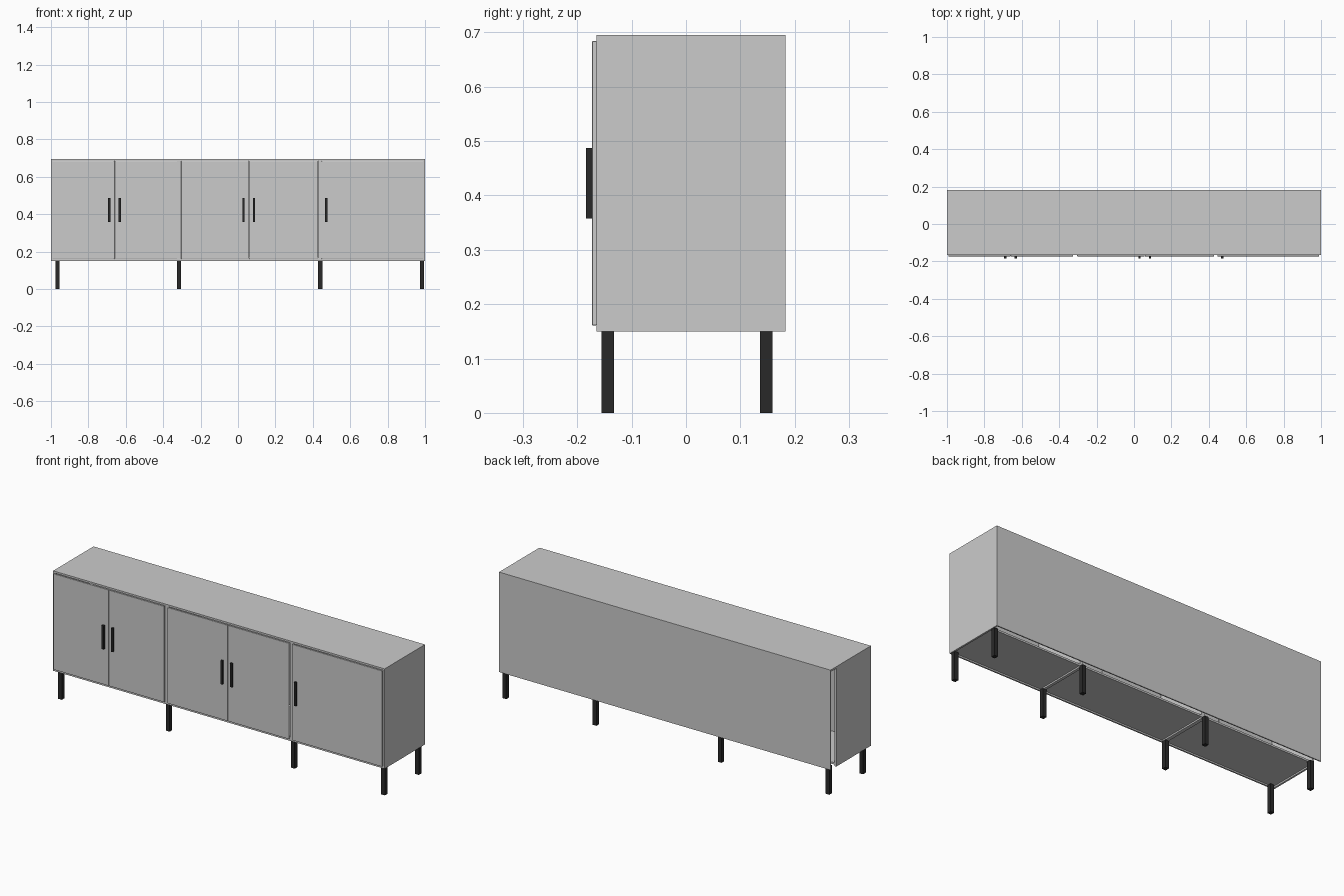
import bpy, bmesh

if "Cube" in bpy.data.objects:
    bpy.data.objects.remove(bpy.data.objects["Cube"])


def material(name, rgb):
    m = bpy.data.materials.new(name)
    m.diffuse_color = (*rgb, 1)
    m.use_nodes = True
    m.node_tree.nodes["Principled BSDF"].inputs["Base Color"].default_value = m.diffuse_color
    return m


GREY = material("light grey", (0.60, 0.60, 0.60))
BLACK = material("black metal", (0.022, 0.022, 0.022))


def box(name, x, y, z, mat, bevel=0):
    """Box from (min, max) ranges on each axis."""
    bm = bmesh.new()
    bmesh.ops.create_cube(bm, size=1)
    for v in bm.verts:
        for i, r in enumerate((x, y, z)):
            v.co[i] = r[1] if v.co[i] > 0 else r[0]
    if bevel:
        bmesh.ops.bevel(bm, geom=bm.edges[:], offset=bevel, segments=2,
                        profile=0.5, affect='EDGES')
    me = bpy.data.meshes.new(name)
    bm.to_mesh(me)
    bm.free()
    me.materials.append(mat)
    ob = bpy.data.objects.new(name, me)
    bpy.context.collection.objects.link(ob)
    return ob


FRONT, BACK, INNER = -0.165, 0.183, 0.133
LOW, HIGH, T = 0.15, 0.695, 0.01

# carcass: full top, back and right side; the rest stops short of the back
box("top_panel", (-1, 1), (FRONT, BACK), (HIGH - T, HIGH), GREY)
box("back_panel", (-1, 1), (BACK - 0.006, BACK), (LOW, HIGH - T), GREY)
box("right_side", (1 - T, 1), (FRONT, BACK - 0.006), (LOW, HIGH - T), GREY)
box("left_side", (-1, -1 + T), (FRONT, INNER), (LOW, HIGH - T), GREY)

# dividers, reaching slightly below the floor panels
dividers = [(-0.325, -0.305), (0.430, 0.446)]
for d in dividers:
    box("divider", d, (FRONT, INNER), (LOW, HIGH - T), GREY)

# floor panels, one per bay
for a, b in ((-0.99, -0.325), (-0.305, 0.430), (0.446, 0.99)):
    box("floor_panel", (a, b), (FRONT, INNER), (LOW + 0.008, LOW + 0.018), GREY)
box("front_rail", (-0.99, 0.99), (FRONT, FRONT + 0.008), (LOW, LOW + T), GREY)

# doors with softly rounded edges
for d in ((-0.992, -0.661), (-0.659, -0.325), (-0.304, 0.057),
          (0.059, 0.428), (0.447, 0.990)):
    box("door", d, (-0.173, FRONT + 0.001), (0.161, 0.684), GREY, 0.002)

# upright bar handles
for x in (-0.688, -0.632, 0.029, 0.086, 0.472):
    box("handle", (x - 0.006, x + 0.006), (-0.184, -0.172), (0.358, 0.487), BLACK)

# square legs in two rows
for x in (-0.965, -0.315, 0.440, 0.984):
    for y, name in ((-0.144, "front_leg"), (0.148, "back_leg")):
        box(name, (x - 0.011, x + 0.011), (y - 0.0115, y + 0.0115), (0, LOW + 0.002), BLACK)
